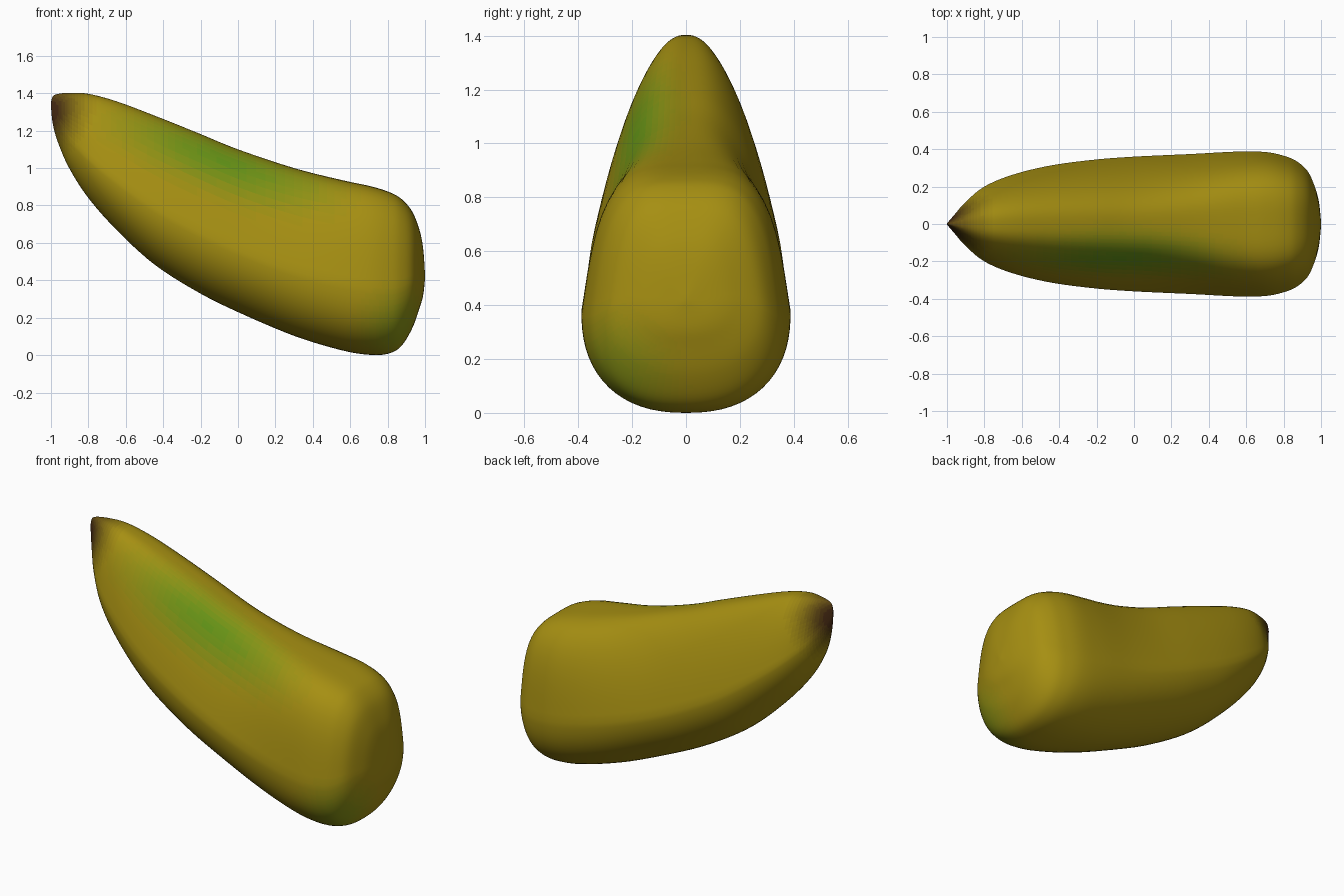
import bpy, bmesh, math
from mathutils import Vector

if "Cube" in bpy.data.objects:
    bpy.data.objects.remove(bpy.data.objects["Cube"])

# Lengthwise stations: x, bottom z, top z, half width
ROWS = [Vector(r) for r in (
    (-1.0, 1.33, 1.35, .004), (-.99, 1.235, 1.383, .015), (-.96, 1.13, 1.397, .05),
    (-.9, .995, 1.402, .118), (-.8, .84, 1.397, .2), (-.65, .67, 1.357, .263),
    (-.45, .487, 1.282, .312), (-.22, .34, 1.19, .343), (0, .23, 1.10, .36),
    (.3, .103, 1.0, .374), (.55, .027, .937, .387), (.7, .002, .905, .385),
    (.8, .007, .875, .365), (.87, .045, .838, .335), (.93, .14, .77, .28),
    (.97, .25, .67, .19), (.99, .32, .57, .11), (1.0, .41, .43, .01))]
STEPS, SIDES, LEVELS = 6, 72, 16


def spline(i, t):
    p = [ROWS[max(0, min(len(ROWS) - 1, i + k))] for k in (-1, 0, 1, 2)]
    return 0.5 * (2 * p[1] + (p[2] - p[0]) * t
                  + (2 * p[0] - 5 * p[1] + 4 * p[2] - p[3]) * t * t
                  + (3 * p[1] - p[0] - 3 * p[2] + p[3]) * t ** 3)


def smooth(a, b, v):
    t = max(0, min(1, (v - a) / (b - a)))
    return t * t * (3 - 2 * t)


def section(x, bot, top, w):
    # rounded below, sides tapering to a flattened top, boxier at the blunt end
    blunt = smooth(0, .8, x)
    upper, lower = 2.8 + .9 * blunt, 2.05 + .3 * blunt
    taper = .37 - .19 * blunt
    mid = bot + (top - bot) * (.38 + .02 * blunt)
    pts = []
    for k in range(SIDES):
        a = 2 * math.pi * k / SIDES
        c, s = math.cos(a), math.sin(a)
        n = upper if s > 0 else lower
        r = (abs(c) ** n + abs(s) ** n) ** (-1 / n)
        z = mid + r * s * ((top - mid) if s > 0 else (mid - bot))
        pts.append((x, w * r * c * (1 - taper * max(0, r * s)), z))
    return pts


# Skin: lofted rings with closed ends
bm = bmesh.new()
stations = [spline(i, t / STEPS) for i in range(len(ROWS) - 1) for t in range(STEPS)]
stations.append(ROWS[-1])
rings = [[bm.verts.new(p) for p in section(*s)] for s in stations]
for a, b in zip(rings, rings[1:]):
    for k in range(SIDES):
        j = (k + 1) % SIDES
        bm.faces.new((a[k], a[j], b[j], b[k]))
bm.faces.new(rings[0])
bm.faces.new(rings[-1])
bmesh.ops.recalc_face_normals(bm, faces=bm.faces)

# Colours: yellow skin fading to green patches and a brown tip
YELLOW, GREEN, BROWN = Vector((.38, .275, .006)), Vector((.12, .29, .008)), Vector((.06, .022, .006))
mesh = bpy.data.meshes.new("banana_skin")
for name, tint in (("green", GREEN), ("brown", BROWN)):
    for lv in range(LEVELS):
        mat = bpy.data.materials.new(f"{name}_blend_{lv}")
        mat.diffuse_color = (*YELLOW.lerp(tint, lv / (LEVELS - 1)), 1)
        mat.use_nodes = True
        mat.node_tree.nodes["Principled BSDF"].inputs["Base Color"].default_value = mat.diffuse_color
        mesh.materials.append(mat)

for f in bm.faces:
    f.smooth = True
    p = f.calc_center_median()
    ridge = 1.03 - .36 * p.x
    side = math.sqrt(((p.x + .08) / .85) ** 2 + ((p.y + .2) / .25) ** 2 + ((p.z - ridge) / .33) ** 2)
    corner = (p - Vector((.9, -.3, .1))).length
    green = max(1 - smooth(0, 1, side), .55 * (1 - smooth(.05, .36, corner)))
    brown = 1 - smooth(.03, .3, (p - Vector((-1, 0, 1.3))).length)
    if brown > .04:
        f.material_index = LEVELS + round(brown * (LEVELS - 1))
    else:
        f.material_index = round(green * (LEVELS - 1))
bm.to_mesh(mesh)
bm.free()
obj = bpy.data.objects.new("banana", mesh)
bpy.context.collection.objects.link(obj)
